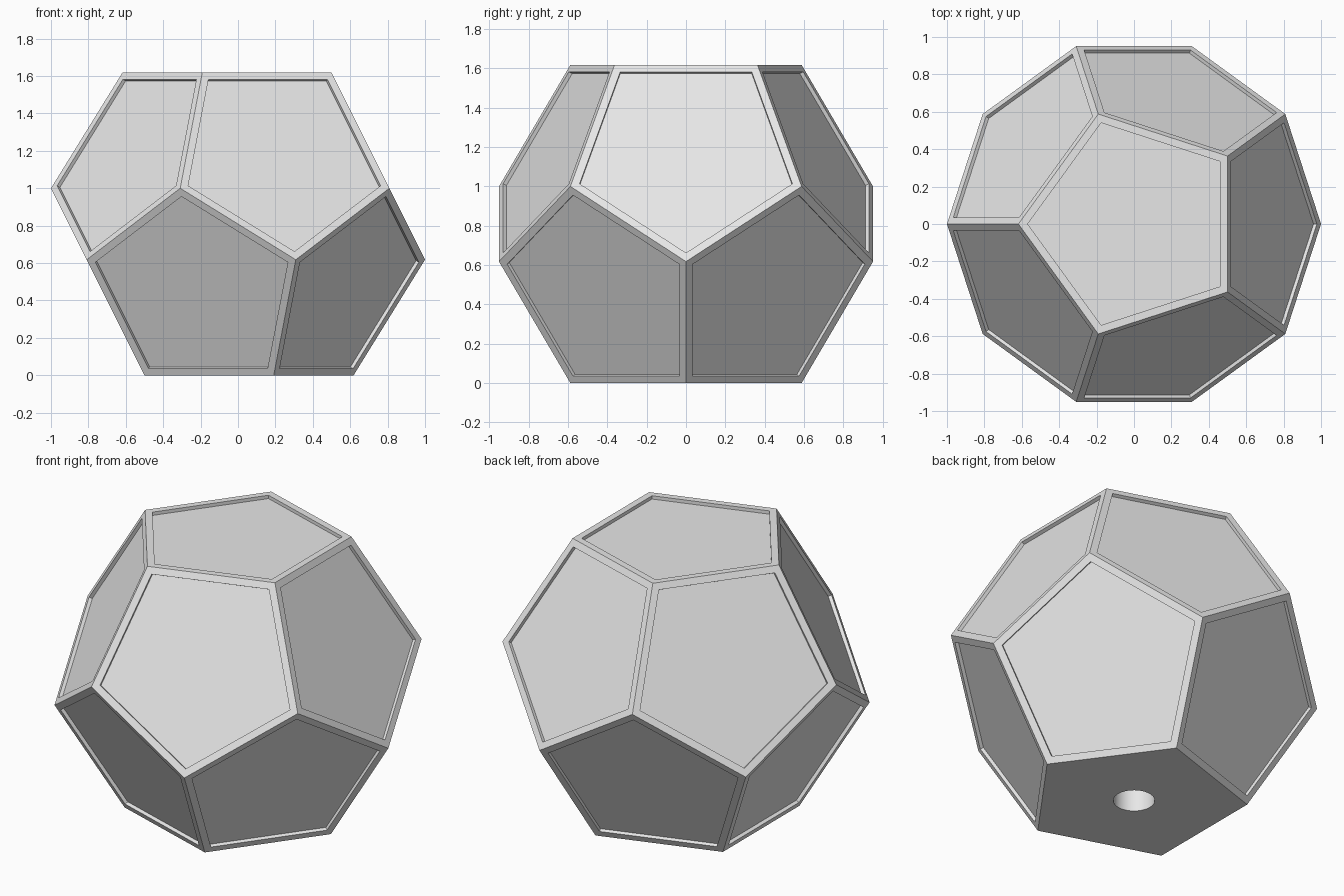
import bpy, bmesh
from math import cos, sin, radians, sqrt

if "Cube" in bpy.data.objects:
    bpy.data.objects.remove(bpy.data.objects["Cube"])

PHI = (1 + sqrt(5)) / 2
RIM = 0.04       # width of the frame around each panel
RECESS = 0.02    # depth of each panel
HOLE_RADIUS = 0.113
HOLE_DEPTH = 0.4

# Material
grey = bpy.data.materials.new("light grey")
grey.use_nodes = True
grey.diffuse_color = (0.8, 0.8, 0.8, 1)
grey.node_tree.nodes["Principled BSDF"].inputs["Base Color"].default_value = grey.diffuse_color

# Twelve-sided body from four rings of five corners
bm = bmesh.new()


def ring(radius, z, start):
    angles = [radians(start + 72 * i) for i in range(5)]
    return [bm.verts.new((radius * cos(a), radius * sin(a), z)) for a in angles]


top = ring(1 / PHI, PHI, 180)
upper = ring(1, 1, 180)
lower = ring(1, 1 / PHI, 216)
base = ring(1 / PHI, 0, 216)

panels = [bm.faces.new(top)]
for i in range(5):
    j = (i + 1) % 5
    panels.append(bm.faces.new((top[i], upper[i], lower[i], upper[j], top[j])))
    panels.append(bm.faces.new((base[i], lower[i], upper[j], lower[j], base[j])))
bm.faces.new(base)
bmesh.ops.recalc_face_normals(bm, faces=bm.faces[:])

# Framed, sunken panels on every side but the base
bmesh.ops.inset_individual(bm, faces=panels, thickness=RIM, use_even_offset=True)
sunken = bmesh.ops.extrude_discrete_faces(bm, faces=panels)["faces"]
for face in sunken:
    face.normal_update()
    bmesh.ops.translate(bm, verts=face.verts[:], vec=face.normal * -RECESS)
bmesh.ops.recalc_face_normals(bm, faces=bm.faces[:])

mesh = bpy.data.meshes.new("panelled_body")
bm.to_mesh(mesh)
bm.free()
mesh.materials.append(grey)
body = bpy.data.objects.new("panelled_body", mesh)
bpy.context.collection.objects.link(body)

# Round mounting hole in the base
bpy.ops.mesh.primitive_cylinder_add(vertices=48, radius=HOLE_RADIUS, depth=2 * HOLE_DEPTH)
cutter = bpy.context.object
cutter.name = "hole_cutter"
cutter.hide_render = True
cutter.data.materials.append(grey)

bpy.ops.object.select_all(action="DESELECT")
body.select_set(True)
bpy.context.view_layer.objects.active = body
hole = body.modifiers.new("base_hole", "BOOLEAN")
hole.operation = "DIFFERENCE"
hole.solver = "EXACT"
hole.object = cutter
bpy.ops.object.modifier_apply(modifier=hole.name)
bpy.data.objects.remove(cutter)

# Smooth hole wall, crisp panels
bpy.ops.object.shade_smooth_by_angle(angle=radians(30))
